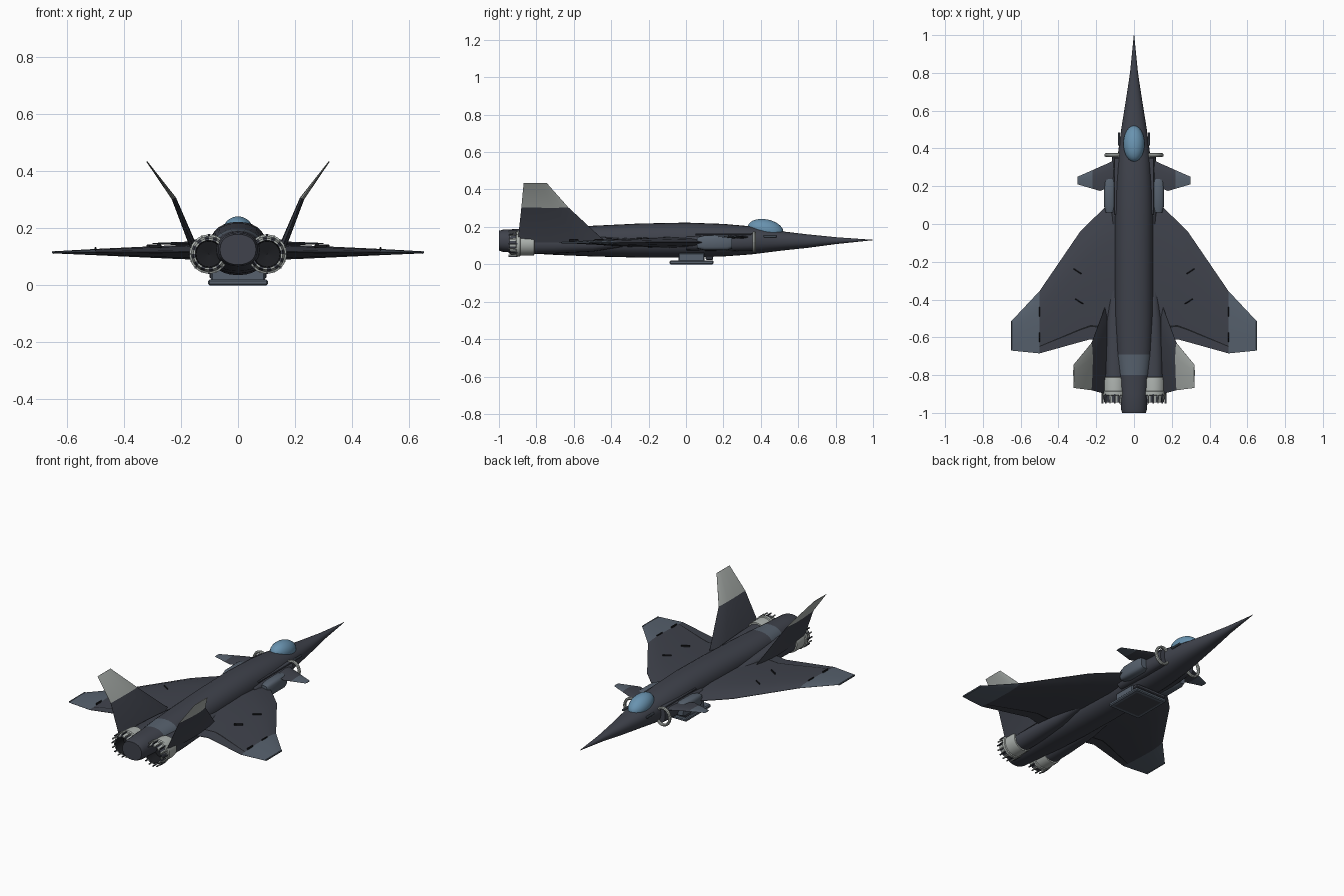
import bpy, bmesh, math
from math import sin, cos, pi

cube = bpy.data.objects.get("Cube")
if cube:
    bpy.data.objects.remove(cube, do_unlink=True)


def material(name, r, g, b):
    m = bpy.data.materials.new(name)
    m.use_nodes = True
    m.diffuse_color = (r, g, b, 1)
    bsdf = m.node_tree.nodes["Principled BSDF"]
    bsdf.inputs["Base Color"].default_value = (r, g, b, 1)
    bsdf.inputs["Roughness"].default_value = 0.6
    return m


SLATE = material("dark slate", 0.05, 0.055, 0.072)
PANEL = material("blue grey panel", 0.095, 0.12, 0.155)
PALE = material("pale grey", 0.42, 0.45, 0.43)
GLASS = material("canopy blue", 0.14, 0.29, 0.43)
BLACK = material("seam black", 0.012, 0.013, 0.016)


def finish(name, bm, mats, smooth=True):
    bmesh.ops.recalc_face_normals(bm, faces=bm.faces)
    mesh = bpy.data.meshes.new(name)
    bm.to_mesh(mesh)
    bm.free()
    for m in mats:
        mesh.materials.append(m)
    ob = bpy.data.objects.new(name, mesh)
    bpy.context.collection.objects.link(ob)
    if smooth:
        bpy.ops.object.select_all(action='DESELECT')
        ob.select_set(True)
        bpy.context.view_layer.objects.active = ob
        bpy.ops.object.shade_smooth_by_angle(angle=math.radians(32))
    return ob


def skin(name, rings, mats, rule=None, caps=True):
    """Join closed rings of points; rule(ring, segment) picks the material."""
    bm = bmesh.new()
    rows = [[bm.verts.new(p) for p in ring] for ring in rings]
    n = len(rows[0])
    for i in range(len(rows) - 1):
        for j in range(n):
            k = (j + 1) % n
            f = bm.faces.new((rows[i][j], rows[i][k], rows[i + 1][k], rows[i + 1][j]))
            f.material_index = rule(i, j) if rule else 0
    if caps:
        for i in (0, -1):
            f = bm.faces.new(rows[i])
            f.material_index = rule(len(rows) - 2, 0) if rule and i else 0
    return finish(name, bm, mats)


def body(name, sections, mats, cx=0, rule=None, n=28, power=2.25):
    """Loft of rounded sections: (y, half width, bottom, top)."""
    rings = []
    for y, w, lo, hi in sections:
        ring = []
        for j in range(n):
            a = 2 * pi * j / n
            c, s = cos(a), sin(a)
            x = w * math.copysign(abs(c) ** (2 / power), c)
            z = (hi - lo) / 2 * math.copysign(abs(s) ** (2 / power), s)
            ring.append((cx + x, y, (lo + hi) / 2 + z))
        rings.append(ring)
    return skin(name, rings, mats, rule)


CHORD = [(0, .06), (.12, .7), (.3, 1), (.6, .8), (.88, .3), (.895, .27), (1, .05)]


def airfoil(name, stations, mats, side, across, tip, seam=False):
    """Surface through stations: (x, z, leading y, trailing y, thickness)."""
    outline = [(t, h) for t, h in CHORD] + [(t, -h) for t, h in reversed(CHORD)]
    rings = []
    for x, z, lead, trail, thick in stations:
        ring = []
        for t, h in outline:
            d = h * thick / 2
            ring.append((side * (x + d * across[0]), lead + (trail - lead) * t, z + d * across[1]))
        rings.append(ring)

    def rule(i, j):
        if seam and j in (4, 8) and 0 < i < tip:
            return 2
        return 1 if i >= tip else 0
    return skin(name, rings, mats, rule)


def lathe(name, profile, centre, mats, rule=None, n=24):
    """Revolve (radius, y) about the lengthwise axis."""
    cx, cz = centre
    rings = [[(cx + r * cos(2 * pi * j / n), y, cz + r * sin(2 * pi * j / n))
              for j in range(n)] for r, y in profile]
    return skin(name, rings, mats, rule, caps=False)


def box(name, centre, size, mat, bevel=0.0):
    bm = bmesh.new()
    bmesh.ops.create_cube(bm, size=1)
    for v in bm.verts:
        v.co = [c + a * s for c, a, s in zip(centre, v.co, size)]
    if bevel:
        bmesh.ops.bevel(bm, geom=bm.edges[:], offset=bevel, segments=1, affect='EDGES')
    return finish(name, bm, [mat], False)


# Fuselage with a lighter band near the tail
HULL = [(1, .001, .129, .131), (.8, .021, .108, .145), (.65, .044, .088, .16),
        (.5, .068, .072, .178), (.35, .088, .053, .203), (.2, .098, .042, .216),
        (0, .102, .036, .223), (-.25, .102, .036, .218), (-.5, .1, .042, .206),
        (-.69, .093, .05, .197), (-.8, .08, .056, .192), (-.9, .073, .062, .189),
        (-.98, .069, .067, .185), (-1, .063, .073, .179)]
body("fuselage", HULL, [SLATE, PANEL], rule=lambda i, j: int(i == 9 and 1 <= j <= 12))

# Canopy bubble and its frame
bm = bmesh.new()
bmesh.ops.create_uvsphere(bm, u_segments=24, v_segments=16, radius=1)
for v in bm.verts:
    x, y, z = v.co
    v.co = (x * .056, .425 + y * .096, .185 + z * .056 - y * .012)
finish("canopy", bm, [GLASS])

# Belly bay with its lower tray
box("belly_bay", (0, .03, .036), (.19, .14, .05), PANEL, .006)
box("belly_tray", (0, .03, .01), (.21, .235, .02), PANEL, .005)
box("belly_tray_cover", (0, .03, .001), (.17, .19, .002), SLATE)
box("belly_front_block", (0, .125, .034), (.2, .04, .02), SLATE, .004)

WING = [(.05, .117, .19, -.65, .06), (.14, .117, .1, -.63, .054),
        (.23, .117, .015, -.61, .047), (.285, .117, -.04, -.625, .042),
        (.5, .117, -.355, -.685, .022), (.65, .116, -.515, -.67, .007)]
CANARD = [(.06, .145, .36, .2, .018), (.14, .146, .32, .19, .016),
          (.18, .147, .303, .175, .013), (.22, .147, .285, .187, .01), (.3, .147, .25, .21, .004)]
FIN = [(.15, .12, -.43, -.9, .026), (.225, .305, -.63, -.88, .016), (.32, .435, -.745, -.868, .004)]

for side, word in ((1, "left"), (-1, "right")):
    # Lifting surfaces
    airfoil(word + "_wing", WING, [SLATE, PANEL, BLACK], side, (0, 1), 4, True)
    airfoil(word + "_canard", CANARD, [SLATE, PANEL], side, (0, 1), 3)
    airfoil(word + "_tail_fin", FIN, [SLATE, PALE], side, (.92, -.4), 1)

    # Intake duct, cheek fairing and lip ring
    body(word + "_intake_duct", [(.36, .03, .075, .165), (.2, .04, .07, .16), (0, .035, .075, .15)],
         [SLATE], side * .085, n=16)
    body(word + "_intake_fairing", [(.245, .026, .085, .15), (.22, .032, .075, .158),
         (.1, .032, .075, .155), (.06, .022, .085, .145)], [PANEL], side * .128, n=16, power=3.5)
    lip = []
    for k in range(24):
        a = 2 * pi * k / 24
        lip.append([(side * .105 + (.044 + .008 * cos(b)) * cos(a), .365 + .01 * sin(b),
                     .118 + (.05 + .008 * cos(b)) * sin(a))
                    for b in [2 * pi * m / 8 for m in range(8)]])
    skin(word + "_intake_lip", lip + [lip[0]], [PALE], caps=False)

    # Engine nacelle and hollow nozzle
    body(word + "_nacelle", [(-.3, .02, .1, .135), (-.5, .045, .068, .15), (-.7, .054, .058, .16),
         (-.83, .056, .055, .165)], [SLATE], side * .1, n=20)
    lathe(word + "_nozzle", [(.05, -.81), (.062, -.812), (.064, -.83), (.064, -.885), (.069, -.888),
          (.069, -.905), (.062, -.908), (.055, -.945), (.048, -.945), (.045, -.87), (.001, -.86)],
          (side * .102, .11), [PALE, SLATE, BLACK],
          rule=lambda i, j: 2 if i > 7 else int(i > 5 and j % 2 == 0))
    for k in range(16):
        a = 2 * pi * k / 16
        box(f"{word}_nozzle_actuator_{k + 1}",
            (side * .102 + .067 * cos(a), -.925, .11 + .067 * sin(a)),
            (.006, .05, .006), PALE if k % 2 else SLATE)

    # Fairings, wingtip rail and nose probe
    for k, (x, y) in enumerate(((.3, -.25), (.29, -.41), (.5, -.465), (.5, -.6))):
        rod = box(f"{word}_wing_fairing_{k + 1}", (0, 0, 0), (.006, .05, .012), BLACK, .002)
        rod.location = (side * x, y, .128 if x > .4 else .137)
        rod.rotation_euler.z = -side * 1.0 if k < 2 else 0
    box(word + "_wingtip_rail", (side * .649, -.59, .116), (.006, .15, .01), PANEL, .002)
    box(word + "_nose_probe", (side * .08, .45, .15), (.012, .07, .012), PANEL, .003)
    box(word + "_side_strake", (side * .09, .2, .162), (.03, .3, .008), SLATE, .002)
